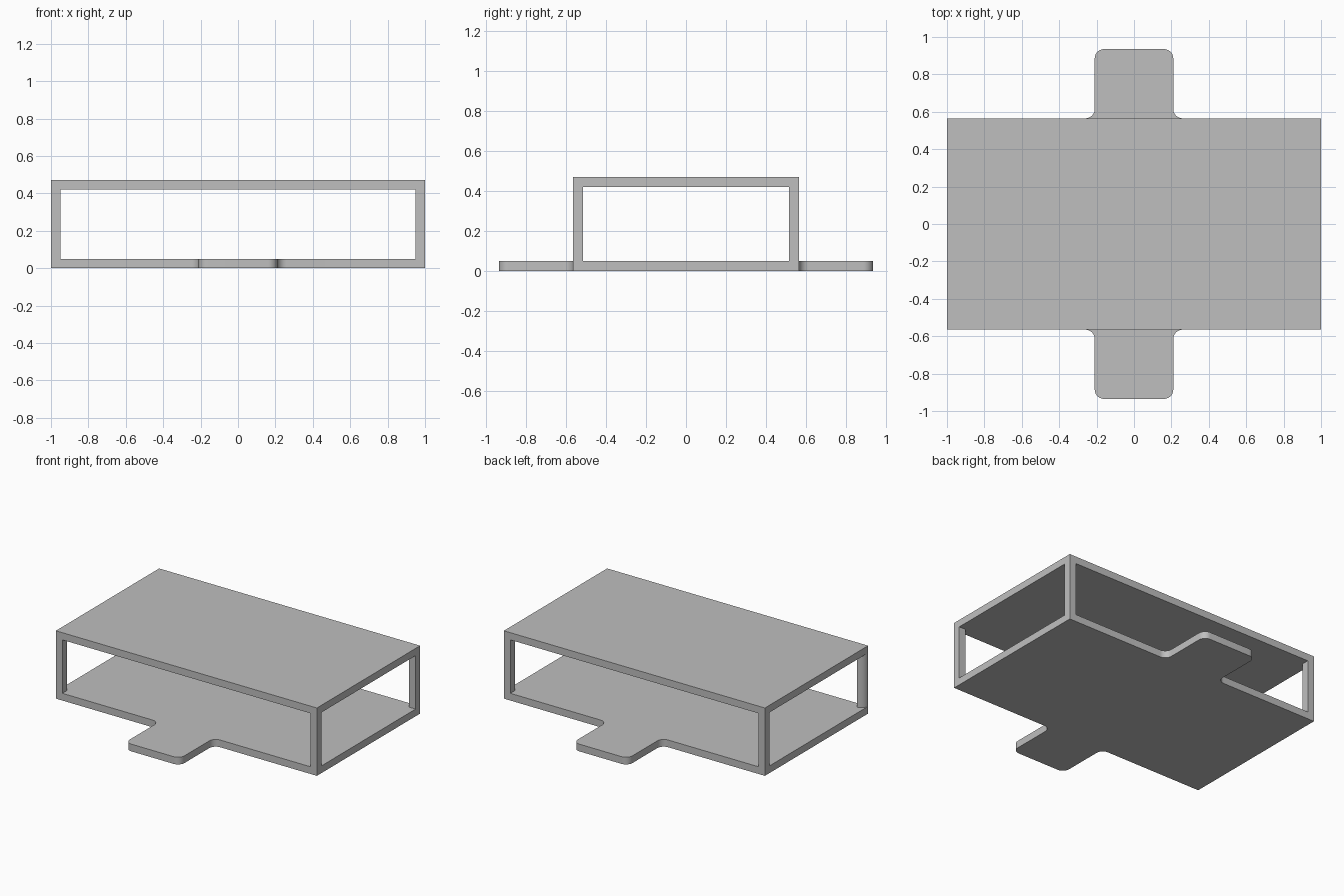
import bpy
import bmesh
from math import sin, cos, pi, radians

cube = bpy.data.objects.get("Cube")
if cube:
    bpy.data.objects.remove(cube, do_unlink=True)

# Main dimensions
HX, HY = 1.0, 0.565        # half size of the plates
TAB_X, TAB_Y = 0.21, 0.935  # half width and reach of the tabs
H, T, R = 0.47, 0.05, 0.05  # height, wall thickness, corner radius

grey = bpy.data.materials.new("plain grey")
grey.use_nodes = True
colour = (0.52, 0.52, 0.52, 1)
grey.diffuse_color = colour
grey.node_tree.nodes["Principled BSDF"].inputs["Base Color"].default_value = colour


def prism(name, outline, z0, z1):
    """Extrude a counter-clockwise outline from z0 up to z1."""
    bm = bmesh.new()
    face = bm.faces.new([bm.verts.new((x, y, z0)) for x, y in outline])
    top = bmesh.ops.extrude_face_region(bm, geom=[face])["geom"]
    verts = [v for v in top if isinstance(v, bmesh.types.BMVert)]
    bmesh.ops.translate(bm, verts=verts, vec=(0, 0, z1 - z0))
    bmesh.ops.recalc_face_normals(bm, faces=bm.faces)
    mesh = bpy.data.meshes.new(name)
    bm.to_mesh(mesh)
    bm.free()
    mesh.materials.append(grey)
    for poly in mesh.polygons:
        poly.use_smooth = True
    mesh.set_sharp_from_angle(angle=radians(30))
    obj = bpy.data.objects.new(name, mesh)
    bpy.context.collection.objects.link(obj)
    return obj


def arc(cx, cy, start, end, steps=10):
    angles = [radians(start + (end - start) * i / steps) for i in range(steps + 1)]
    return [(cx + R * cos(a), cy + R * sin(a)) for a in angles]


def rectangle(x0, x1, y0, y1):
    return [(x0, y0), (x1, y0), (x1, y1), (x0, y1)]


# Base plate with a rounded, filleted tab at the front and back
half = [(HX, HY)]
half += arc(TAB_X + R, HY + R, 270, 180)
half += arc(TAB_X - R, TAB_Y - R, 0, 90)
half += arc(R - TAB_X, TAB_Y - R, 90, 180)
half += arc(-TAB_X - R, HY + R, 0, -90)
half += [(-HX, HY)]
prism("base_plate", half + [(-x, -y) for x, y in half], 0, T)

# Top plate
prism("top_plate", rectangle(-HX, HX, -HY, HY), H - T, H)

# Three square corner posts
prism("front_left_post", rectangle(HX - T, HX, -HY, T - HY), T, H - T)
prism("back_left_post", rectangle(HX - T, HX, HY - T, HY), T, H - T)
prism("back_right_post", rectangle(-HX, T - HX, HY - T, HY), T, H - T)

# Quarter-round post at the remaining corner
quarter = [(T - HX, -HY)] + arc(T - HX, -HY, 90, 180)
prism("front_right_post", quarter, T, H - T)
